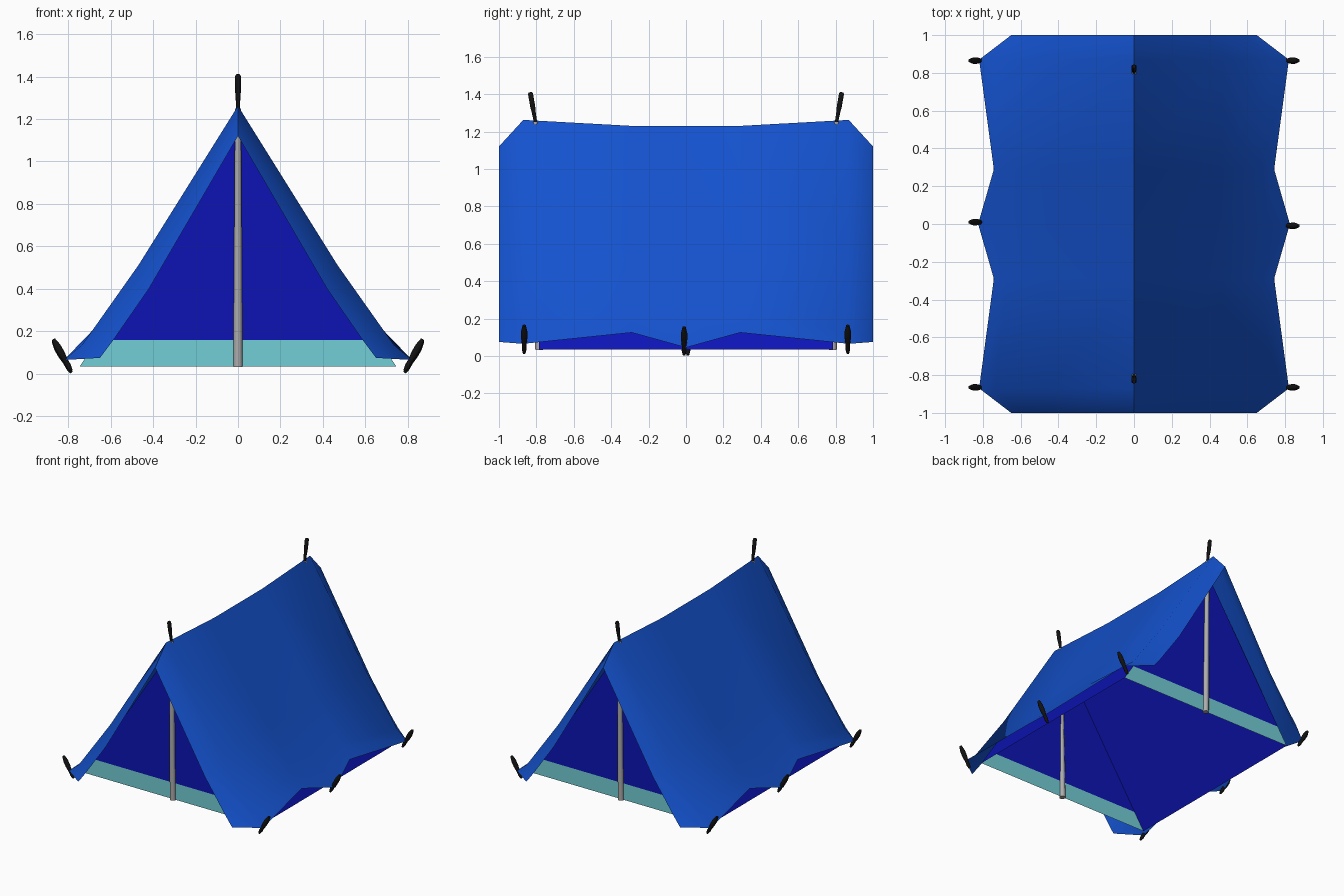
import bpy, bmesh
from mathutils import Vector

if "Cube" in bpy.data.objects:
    bpy.data.objects.remove(bpy.data.objects["Cube"])


def material(name, rgb):
    m = bpy.data.materials.new(name)
    m.diffuse_color = (*rgb, 1)
    m.use_nodes = True
    m.node_tree.nodes["Principled BSDF"].inputs["Base Color"].default_value = m.diffuse_color
    return m


FLY = material("fly_blue", (0.007, 0.085, 0.62))
INNER = material("inner_blue", (0.004, 0.007, 0.46))
TRIM = material("turquoise", (0.17, 0.62, 0.68))
BLACK = material("black", (0.006, 0.006, 0.006))
GREY = material("pole_grey", (0.42, 0.42, 0.42))


def make(name, verts, faces, mat, angle=None):
    me = bpy.data.meshes.new(name)
    me.from_pydata([tuple(v) for v in verts], [], faces)
    bm = bmesh.new()
    bm.from_mesh(me)
    bmesh.ops.recalc_face_normals(bm, faces=bm.faces)
    bm.to_mesh(me)
    bm.free()
    ob = bpy.data.objects.new(name, me)
    bpy.context.collection.objects.link(ob)
    me.materials.append(mat)
    if angle:
        bpy.ops.object.select_all(action='DESELECT')
        ob.select_set(True)
        bpy.context.view_layer.objects.active = ob
        bpy.ops.object.shade_smooth_by_angle(angle=angle)
    return ob


def rod(name, a, b, profile, mat, n=10):
    """Tapered round rod from a to b; profile holds (fraction, radius)."""
    from math import cos, sin, tau
    a, b = Vector(a), Vector(b)
    q = (b - a).to_track_quat('Z', 'Y')
    verts = [a.lerp(b, t) + q @ Vector((r * cos(tau * i / n), r * sin(tau * i / n), 0))
             for t, r in profile for i in range(n)]
    faces = [(k * n + i, k * n + (i + 1) % n, (k + 1) * n + (i + 1) % n, (k + 1) * n + i)
             for k in range(len(profile) - 1) for i in range(n)]
    faces += [tuple(range(n))[::-1], tuple(range(len(verts) - n, len(verts)))]
    return make(name, verts, faces, mat, 0.8)


# Fly sheet: half sections (x, z) from ridge to hem, lofted along y
end = [(0, 1.12), (0.42, 0.40), (0.59, 0.155), (0.65, 0.075)]
peak = [(0, 1.262), (0.47, 0.51), (0.735, 0.135), (0.82, 0.065)]
dip = [(0, 1.23), (0.465, 0.51), (0.67, 0.22), (0.742, 0.125)]
mid = [(0, 1.23), (0.465, 0.51), (0.70, 0.175), (0.825, 0.045)]
sections = [(-1, end), (-0.87, peak), (-0.29, dip), (0, mid),
            (0.29, dip), (0.87, peak), (1, end)]
verts = []
for y, s in sections:
    verts += [(-x, y, z) for x, z in s[:0:-1]] + [(x, y, z) for x, z in s]
w = 7
faces = [(r * w + c, r * w + c + 1, (r + 1) * w + c + 1, (r + 1) * w + c)
         for r in range(len(sections) - 1) for c in range(w - 1)]
make("fly_sheet", verts, faces, FLY, 1.05)

# Inner tent: open-bottomed prism with a turquoise band low on each end
L, Z0, Z1, TOP, W0 = 0.785, 0.035, 0.16, 1.19, 0.745
W1 = W0 * (TOP - Z1) / (TOP - Z0)
for side, s in (("left", -1), ("right", 1)):
    make("inner_wall_" + side,
         [(s * W0, -L, Z0), (s * W0, L, Z0), (0, L, TOP), (0, -L, TOP)],
         [(0, 1, 2, 3)], INNER)
for end_name, s in (("front", -1), ("back", 1)):
    y = s * L
    make("inner_door_" + end_name, [(-W1, y, Z1), (W1, y, Z1), (0, y, TOP)],
         [(0, 1, 2)], INNER)
    make("door_band_" + end_name,
         [(-W0, y, Z0), (W0, y, Z0), (W1, y, Z1), (-W1, y, Z1)], [(0, 1, 2, 3)], TRIM)
    # Upright pole and its leaning black tip
    rod("pole_" + end_name, (0, y, 0.032), (0, s * 0.805, 1.25),
        [(0, 0.022), (1, 0.014)], GREY)
    rod("pole_tip_" + end_name, (0, s * 0.803, 1.24), (0, s * 0.833, 1.41),
        [(0, 0.009), (0.35, 0.011), (0.55, 0.014), (0.95, 0.014), (1, 0.009)], BLACK)

# Ground pegs along both hems
for side, s in (("left", -1), ("right", 1)):
    for i, (y, dz) in enumerate(((-0.865, 0.008), (-0.01 * s, -0.001), (0.865, 0.008))):
        rod(f"peg_{side}_{i + 1}", (s * 0.785, y, 0.006 + dz), (s * 0.87, y, 0.155 + dz),
            [(0, 0.007), (0.15, 0.013), (0.32, 0.012), (0.55, 0.017),
             (0.78, 0.017), (1, 0.009)], BLACK)
